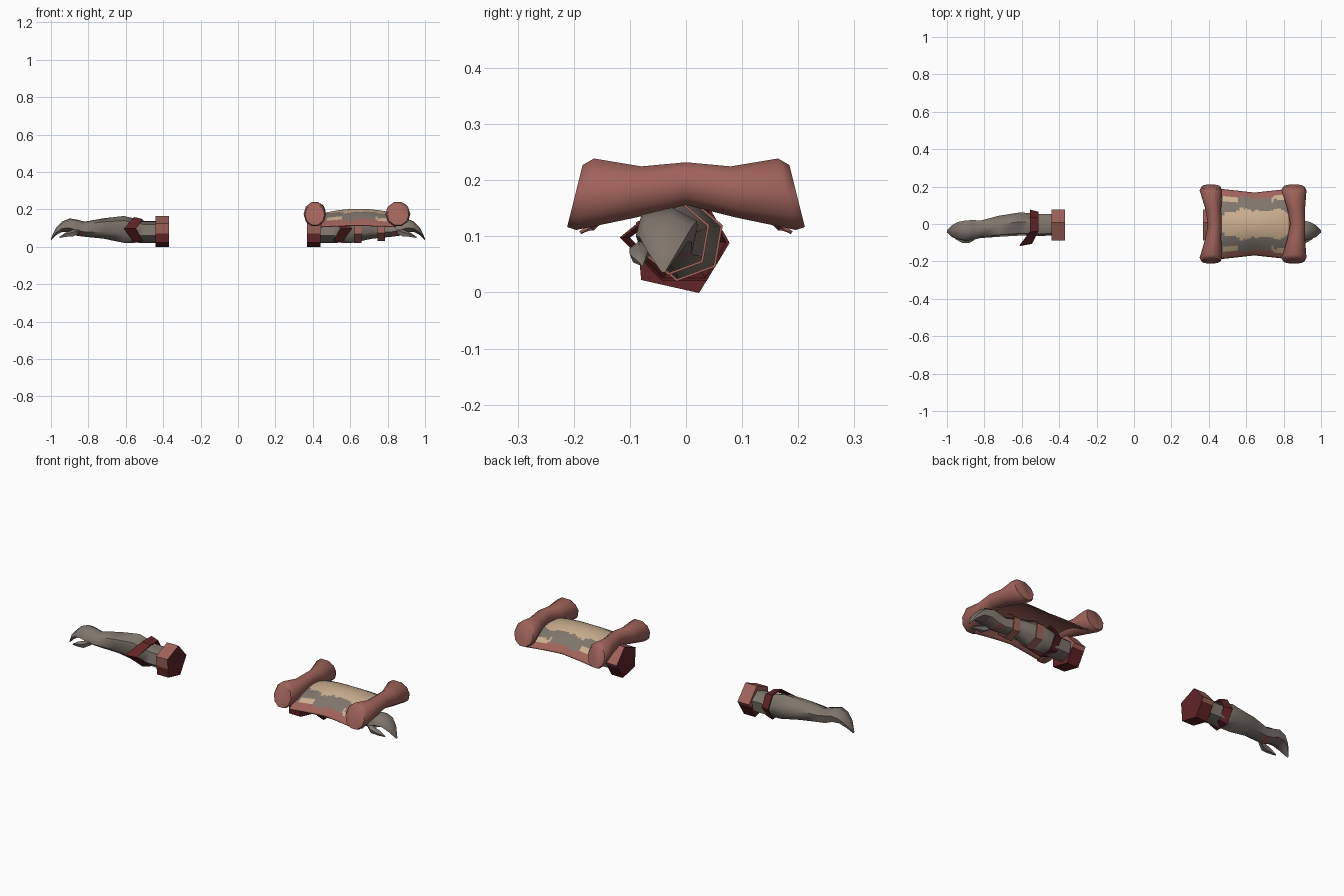
import bpy, bmesh, math, random
from mathutils import Vector

if "Cube" in bpy.data.objects:
    bpy.data.objects.remove(bpy.data.objects["Cube"])

random.seed(4)


def material(name, r, g, b):
    m = bpy.data.materials.new(name)
    m.diffuse_color = (r, g, b, 1)
    m.use_nodes = True
    m.node_tree.nodes["Principled BSDF"].inputs["Base Color"].default_value = m.diffuse_color
    return m


ROSE = material("faded_red", 0.35, 0.125, 0.105)
DARK = material("dark_red", 0.12, 0.018, 0.02)
GREY = material("warm_grey", 0.215, 0.178, 0.15)
TAN = material("parchment_tan", 0.60, 0.43, 0.28)


def finish(name, bm, mats, rule=None, angle=40):
    bmesh.ops.recalc_face_normals(bm, faces=bm.faces)
    if rule:
        for f in bm.faces:
            f.material_index = rule(f)
    me = bpy.data.meshes.new(name)
    bm.to_mesh(me)
    bm.free()
    for m in mats:
        me.materials.append(m)
    ob = bpy.data.objects.new(name, me)
    bpy.context.collection.objects.link(ob)
    bpy.context.view_layer.objects.active = ob
    ob.select_set(True)
    if angle:
        bpy.ops.object.shade_smooth_by_angle(angle=math.radians(angle))
    ob.select_set(False)
    return ob


def loft(rings, cap=True):
    """Skin a list of equal-length point rings."""
    bm = bmesh.new()
    rows = [[bm.verts.new(p) for p in ring] for ring in rings]
    n = len(rows[0])
    for a, b in zip(rows, rows[1:]):
        for i in range(n):
            j = (i + 1) % n
            bm.faces.new((a[i], a[j], b[j], b[i]))
    if cap:
        bm.faces.new(rows[0])
        bm.faces.new(rows[-1])
    return bm


def x_ring(x, yc, zc, ry, rz, n, start):
    angs = [math.radians(start) + math.tau * i / n for i in range(n)]
    return [Vector((x, yc + ry * math.cos(a), zc + rz * math.sin(a))) for a in angs]


# Distance outward, centre y and z, radius y and z
ARM = [(.38, -.005, .08, .06, .06), (.50, -.005, .08, .062, .06),
       (.54, -.003, .085, .064, .064), (.61, 0, .093, .066, .073),
       (.72, -.012, .098, .06, .055), (.82, -.028, .094, .05, .041),
       (.86, -.032, .102, .056, .044), (.90, -.035, .114, .058, .038),
       (.94, -.036, .108, .05, .028), (.973, -.038, .082, .034, .02),
       (1.0, -.04, .04, .006, .005)]

for s, side in ((-1, "left"), (1, "right")):
    # Forearm and mitten hand with a red lower wrist edge
    bm = loft([x_ring(s * r[0], *r[1:], 6, 80) for r in ARM])
    finish(side + "_arm", bm, [GREY, ROSE],
           lambda f: int(.83 < abs(f.calc_center_median().x) < .85
                         and f.calc_center_median().z < .09), 60)

    # Thumb
    thumb = [(.85, -.07, .085, .014, .016), (.88, -.083, .072, .019, .02),
             (.92, -.085, .064, .016, .013), (.955, -.078, .05, .003, .003)]
    finish(side + "_thumb", loft([x_ring(s * r[0], *r[1:], 5, 90) for r in thumb]), [GREY], None, 60)

    # Five-sided upper cuff, dark below and on the outer end
    bm = loft([x_ring(s * x, -.012, .08, .09, .088, 5, 5) for x in (.37, .44)])
    bmesh.ops.bisect_plane(bm, geom=bm.verts[:] + bm.edges[:] + bm.faces[:],
                           plane_co=(0, 0, .07), plane_no=(0, 0, 1))
    finish(side + "_cuff", bm, [ROSE, DARK],
           lambda f: int(f.calc_center_median().z < .07 or abs(f.calc_center_median().x) < .371), 0)

    # Elbow band with a pointed front corner
    rings = []
    for x, r, tip in ((.51, .068, .035), (.555, .08, .055)):
        ring = x_ring(s * x, -.003, .09, r, r, 6, 0)
        ring[3] += Vector((s * tip, -.035, .008))
        rings.append(ring)
    band = finish(side + "_elbow_band", loft(rings, False), [DARK], None, 0)
    mod = band.modifiers.new("thickness", 'SOLIDIFY')
    mod.thickness = .006

# Straps holding the scroll shield
for k, (x, yc, zc, r) in enumerate(((.64, -.004, .094, .074), (.765, -.02, .097, .066))):
    rings = [x_ring(x + d, yc, zc, r, r * 1.02, 6, 80) for d in (-.02, .02)]
    strap = finish("shield_strap_%d" % (k + 1), loft(rings, False), [ROSE], None, 0)
    strap.modifiers.new("thickness", 'SOLIDIFY').thickness = .005

# Rolled ends of the scroll: y, sideways shift, centre z, radius
ROLL = [(-.198, 0, .172, .058), (-.18, 0, .175, .067), (-.085, .012, .179, .048),
        (0, .02, .194, .040), (.085, .012, .179, .048), (.18, 0, .175, .067), (.198, 0, .172, .058)]
for name, xc, size in (("inner_roll", .411, .9), ("outer_roll", .855, 1)):
    rings = []
    for y, dx, zc, r in ROLL:
        ring = []
        for i in range(10):
            a = math.tau * i / 10
            z = zc + r * math.sin(a)
            lean = (zc - z) * .25 * max(-1, min(1, y / .18))
            ring.append((xc + dx + r * size * math.cos(a), y + lean, z))
        rings.append(ring)
    finish(name, loft(rings), [ROSE], None, 50)


# Arched sheet between the rolls
def sheet_point(u, v, lift=0):
    x = .645 + .2 * u
    half = .168 + .022 * abs(u)
    z = .2 - .026 * u * u - (.085 - .02 * u * u) * v * v
    return (x, half * v, z + lift)


NX, NY = 40, 40


def sheet(lift, pick):
    bm = bmesh.new()
    g = [[bm.verts.new(sheet_point(2 * i / NX - 1, 2 * j / NY - 1, lift))
          for j in range(NY + 1)] for i in range(NX + 1)]
    for i in range(NX):
        for j in range(NY):
            c = pick(i, j)
            if c is not None:
                f = bm.faces.new((g[i][j], g[i + 1][j], g[i + 1][j + 1], g[i][j + 1]))
                f.material_index = c
    bmesh.ops.delete(bm, geom=[v for v in bm.verts if not v.link_faces], context='VERTS')
    return bm


base = finish("scroll_sheet", sheet(0, lambda i, j: 0), [ROSE])
base.modifiers.new("thickness", 'SOLIDIFY').thickness = .006

# Ragged grey and tan painting on the sheet
wobble = [random.uniform(-.06, .06) for _ in range(NX)]


def paint(i, j):
    u = (2 * i + 1) / NX - 1
    v = abs((2 * j + 1) / NY - 1)
    w = wobble[i // 2]
    if abs(u) > .9 or v > .82 + w * .5:
        return None
    if v < .5 * math.sqrt(max(0, 1 - (u * .98) ** 4)) + w - .06:
        return 1
    if .45 < abs(u) < .86 and v > .68 + w:
        return 1
    return 0


finish("scroll_painting", sheet(.003, paint), [GREY, TAN])
